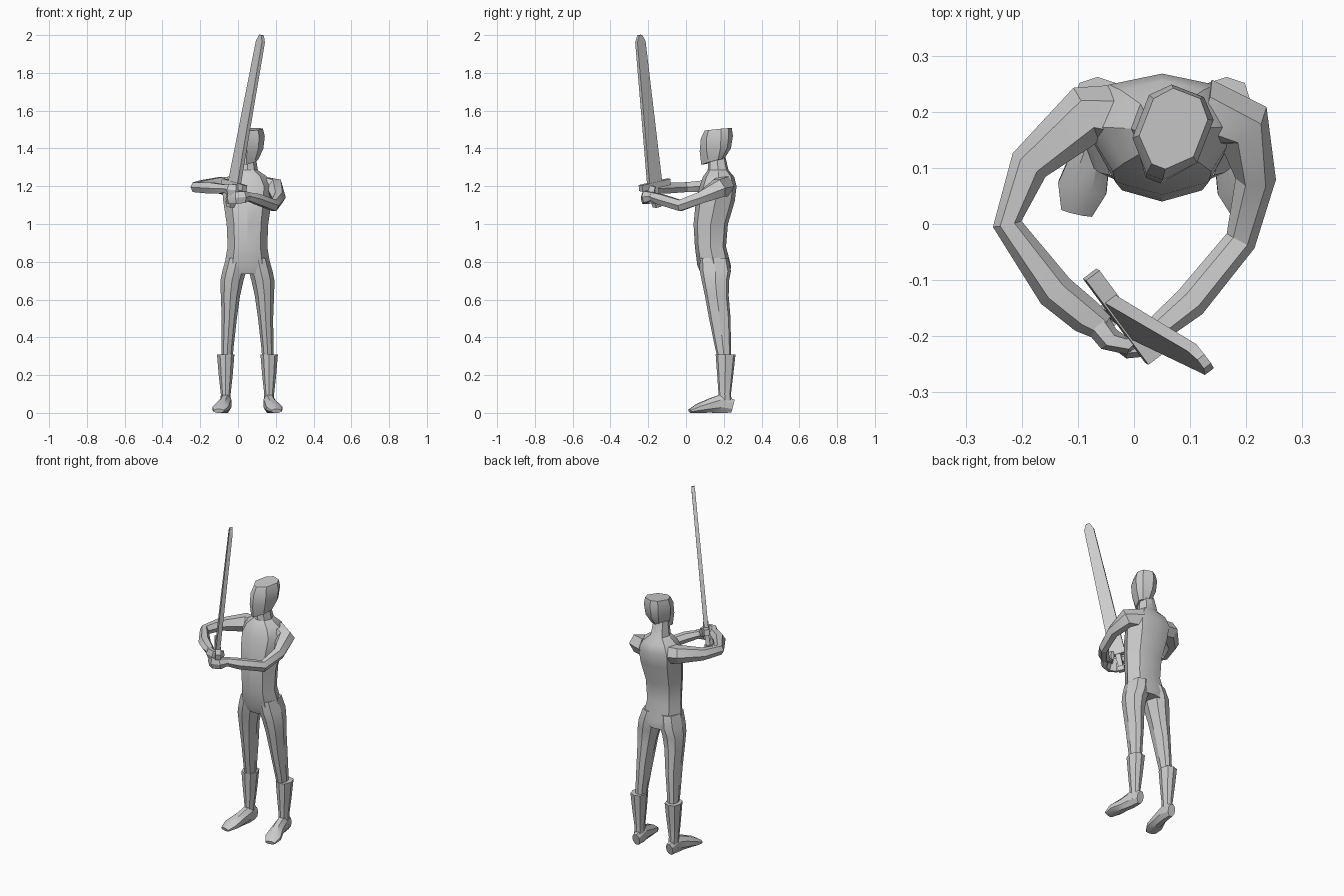
import bpy, bmesh
from math import sin, cos, pi
from mathutils import Vector, Matrix

CX = 0.05  # body centre line


def loft(name, rings, mat=None, mirror=False):
    """Skin closed rings into a capped solid."""
    bm = bmesh.new()
    vs = [[bm.verts.new(p) for p in r] for r in rings]
    n = len(rings[0])
    for a, b in zip(vs, vs[1:]):
        for i in range(n):
            bm.faces.new((a[i], a[(i + 1) % n], b[(i + 1) % n], b[i]))
    bm.faces.new(vs[0][::-1])
    bm.faces.new(vs[-1])
    bmesh.ops.recalc_face_normals(bm, faces=bm.faces)
    me = bpy.data.meshes.new(name)
    bm.to_mesh(me)
    bm.free()
    ob = bpy.data.objects.new(name, me)
    bpy.context.collection.objects.link(ob)
    if mat:
        ob.matrix_world = mat
    if mirror:
        ob.location.x = CX
        ob.modifiers.new("mirror", 'MIRROR')
    bpy.ops.object.select_all(action='DESELECT')
    ob.select_set(True)
    bpy.context.view_layer.objects.active = ob
    bpy.ops.object.shade_smooth_by_angle(angle=pi / 6)
    return ob


def section(z, cx, w, yf, yb):
    """Horizontal eight-sided ring with ridges front, back and sides."""
    m, d = (yf + yb) / 2, (yb - yf) / 2
    return [(cx + w * a, m + d * b, z) for a, b in
            ((0, -1), (.65, -.78), (1, 0), (.7, .8), (0, 1), (-.7, .8), (-1, 0), (-.65, -.78))]


def tube(name, pts, n=6, phase=0.0, mirror=False):
    """Limb along points (x, y, z, horizontal radius, vertical radius)."""
    P = [Vector(p[:3]) for p in pts]
    rings = []
    for i, p in enumerate(pts):
        t = (P[min(i + 1, len(P) - 1)] - P[max(i - 1, 0)]).normalized()
        side = t.cross(Vector((0, 0, 1))).normalized()
        up = side.cross(t)
        rings.append([P[i] + side * p[3] * cos(phase + 2 * pi * k / n)
                      + up * p[4] * sin(phase + 2 * pi * k / n) for k in range(n)])
    return loft(name, rings, mirror=mirror)


# Torso and neck
loft("torso", [section(z, CX, w, f, b) for z, w, f, b in (
    (.735, .125, .08, .235), (.78, .122, .06, .238), (.88, .105, .047, .212),
    (1.0, .11, .04, .222), (1.12, .128, .052, .258), (1.2, .135, .072, .268),
    (1.25, .105, .09, .255), (1.285, .055, .115, .225), (1.37, .042, .12, .205))])

# Head, turned to one side
fwd, side = Vector((-.36, -.93, 0)), Vector((.93, -.36, 0))
head = []
for z, f, b, w, tilt in ((1.335, .085, .035, .035, .25), (1.395, .092, .07, .056, .1),
                         (1.46, .085, .08, .062, .1), (1.5, .065, .075, .052, .1)):
    ring = []
    for a, s in ((f, -.25), (f, .25), (f * .4, 1), (-b * .6, 1), (-b, .5),
                 (-b, -.5), (-b * .6, -1), (f * .4, -1)):
        p = Vector((.067, .163, z - tilt * a)) + fwd * a + side * s * w
        ring.append(p)
    head.append(ring)
loft("head", head)

# Legs
loft("legs", [section(*r) for r in (
    (.26, .108, .028, .175, .24), (.34, .106, .032, .155, .238), (.5, .096, .04, .122, .236),
    (.62, .09, .051, .1, .226), (.7, .082, .061, .083, .228), (.75, .07, .063, .073, .238),
    (.82, .055, .058, .07, .225))], mirror=True)

# Boots with turned-out feet
loft("boot_shafts", [section(*r) for r in (
    (.03, .115, .028, .17, .245), (.1, .115, .026, .172, .238), (.2, .115, .037, .165, .25),
    (.308, .115, .046, .157, .262))], mirror=True)
k = 1 / cos(pi / 8)
tube("boot_feet", [(x, y, z, w * k, z * k) for x, y, z, w in (
    (.112, .248, .035, .022), (.115, .19, .05, .03), (.125, .13, .038, .033),
    (.142, .065, .024, .044), (.152, .02, .01, .028))], 8, pi / 8, mirror=True)

# Arms
tube("right_arm", [(-.01, .19, 1.19, .06, .06), (-.085, .195, 1.205, .053, .052),
                   (-.187, .105, 1.2, .036, .036), (-.226, 0, 1.195, .026, .03),
                   (-.14, -.12, 1.19, .034, .034), (-.085, -.165, 1.187, .032, .028),
                   (-.055, -.185, 1.187, .024, .022)])
tube("left_arm", [(.12, .2, 1.2, .06, .06), (.195, .175, 1.19, .053, .055),
                  (.217, .08, 1.14, .036, .036), (.19, -.03, 1.098, .028, .034),
                  (.1, -.14, 1.132, .03, .032), (.045, -.185, 1.148, .024, .024)])

# Hands curled round the grip
tube("right_hand", [(-.065, -.178, 1.187, .024, .024), (-.045, -.205, 1.183, .022, .034),
                    (-.015, -.215, 1.178, .018, .036), (.01, -.195, 1.175, .014, .034),
                    (.015, -.165, 1.173, .011, .028)])
tube("left_hand", [(.055, -.178, 1.147, .024, .024), (.03, -.215, 1.143, .023, .036),
                   (-.01, -.222, 1.138, .018, .036), (-.045, -.2, 1.136, .014, .034),
                   (-.055, -.165, 1.134, .011, .028)])

# Sword frame: local x = guard, y = thickness, z = blade
O = Vector((-.021, -.165, 1.205))
A = Vector((.125, -.245, 2.0)) - O
L = A.length
A.normalize()
G = Vector((.11, -.15, -.045))
G = (G - A * G.dot(A)).normalized()
M = Matrix((G, A.cross(G), A)).transposed().to_4x4()
M.translation = O


def bar(name, rows):
    loft(name, [[(w, -t, z), (w, t, z), (-w, t, z), (-w, -t, z)] for z, w, t in rows], M)


bar("sword_blade", [(0, .042, .012), (L - .035, .027, .01), (L, .01, .008)])
bar("sword_guard", [(-.015, .095, .015), (.018, .095, .015)])
bar("sword_grip", [(-.1, .013, .011), (0, .015, .012)])
bar("sword_pommel", [(-.118, .017, .015), (-.092, .022, .019)])
